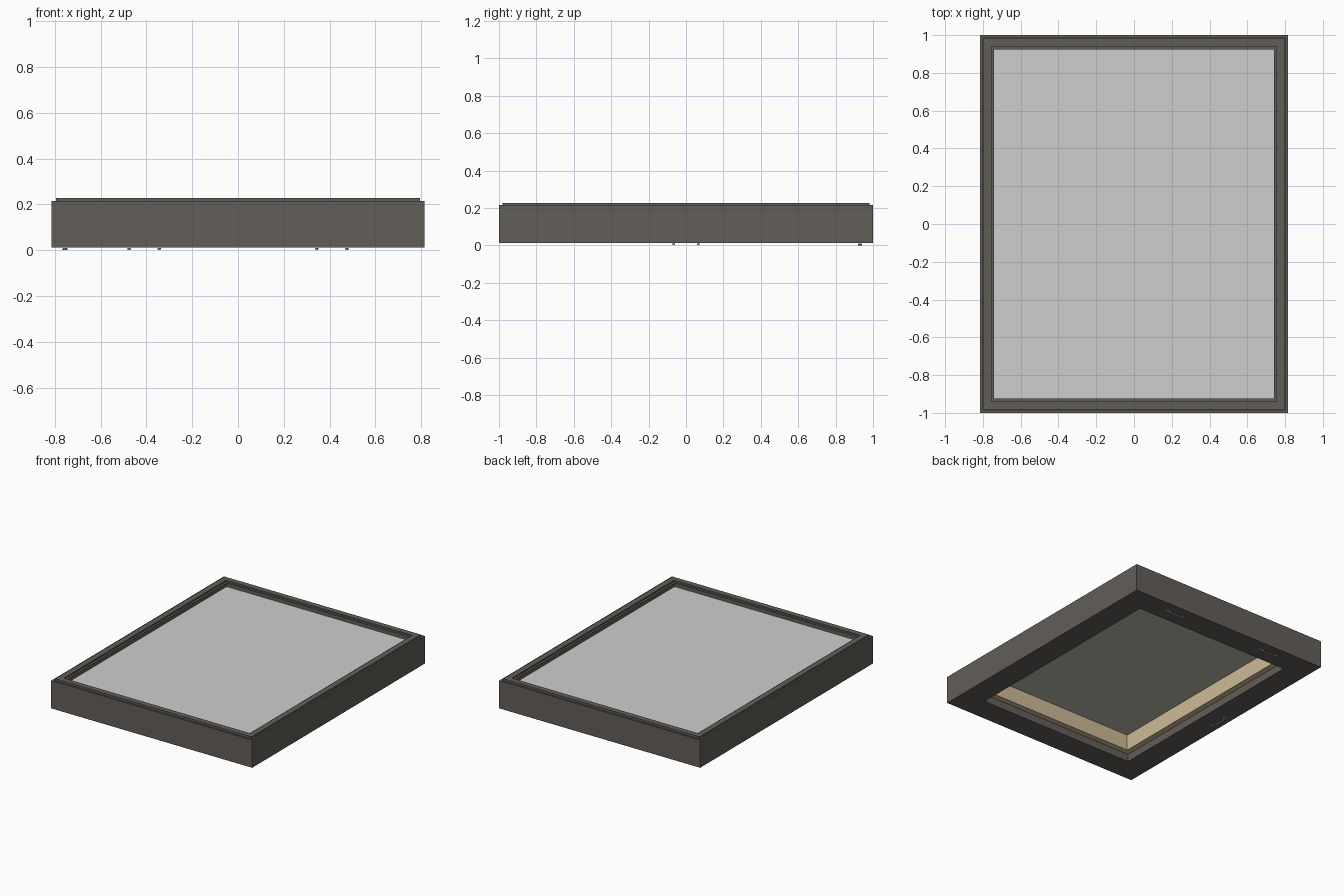
import bpy, bmesh
from mathutils import Matrix

cube = bpy.data.objects.get("Cube")
if cube:
    bpy.data.objects.remove(cube, do_unlink=True)

HX, HY = 0.815, 1.0      # half size of the frame
BACK = 0.012             # height of the frame's rear face


def material(name, rgb):
    m = bpy.data.materials.new(name)
    m.use_nodes = True
    m.diffuse_color = (*rgb, 1)
    m.node_tree.nodes["Principled BSDF"].inputs["Base Color"].default_value = (*rgb, 1)
    return m


frame_mat = material("charcoal brown", (0.123, 0.113, 0.100))
wood_mat = material("pale wood", (0.62, 0.49, 0.31))
face_mat = material("light grey", (0.62, 0.62, 0.62))
linen_mat = material("raw linen", (0.52, 0.52, 0.43))
metal_mat = material("hanger metal", (0.42, 0.42, 0.42))


def finish(bm, name, *mats):
    bmesh.ops.recalc_face_normals(bm, faces=bm.faces)
    mesh = bpy.data.meshes.new(name)
    bm.to_mesh(mesh)
    bm.free()
    for m in mats:
        mesh.materials.append(m)
    obj = bpy.data.objects.new(name, mesh)
    bpy.context.collection.objects.link(obj)
    return obj


def mitred_ring(name, profile, mat):
    """Sweep a closed (inset, z) profile round the rectangle with mitred corners."""
    bm = bmesh.new()
    loops = []
    for sx, sy in ((-1, -1), (1, -1), (1, 1), (-1, 1)):
        loops.append([bm.verts.new((sx * (HX - d), sy * (HY - d), z)) for d, z in profile])
    n = len(profile)
    for c in range(4):
        a, b = loops[c], loops[(c + 1) % 4]
        for i in range(n):
            j = (i + 1) % n
            bm.faces.new((a[i], b[i], b[j], a[j]))
    return finish(bm, name, mat)


# Moulding: outer wall, shadow groove, raised band, inner step and rear lip
mitred_ring("frame_moulding", [
    (0, BACK), (0, 0.215), (0.013, 0.215), (0.013, 0.205), (0.019, 0.205),
    (0.019, 0.227), (0.060, 0.227), (0.060, 0.216), (0.075, 0.216),
    (0.075, 0.067), (0.180, 0.067), (0.180, BACK)], frame_mat)

# Wooden stretcher bars resting on the rear lip
mitred_ring("stretcher_bars", [
    (0.0755, 0.0675), (0.0755, 0.184), (0.222, 0.184), (0.222, 0.0675)], wood_mat)

# Stretched panel: grey face, linen back
bm = bmesh.new()
bmesh.ops.create_cube(bm, size=1, matrix=Matrix.Translation((0, 0, 0.187))
                      @ Matrix.Diagonal((2 * HX - 0.15, 2 * HY - 0.15, 0.005, 1)))
bm.normal_update()
for f in bm.faces:
    f.material_index = 1 if f.normal.z < -0.5 else 0
finish(bm, "canvas_panel", face_mat, linen_mat)


def hanger(name, x, y, turned):
    """Toothed metal strip, bowed away from the frame, with a nail at each end."""
    bm = bmesh.new()
    steps, half = 28, 0.08
    rows = []
    for i in range(steps + 1):
        u = -half + 2 * half * i / steps
        middle = abs(u) < 0.05
        z = 0.002 if middle else 0.009
        tooth = 0.004 if middle and i % 2 else 0
        rows.append([bm.verts.new((u, -0.011 + tooth, z)), bm.verts.new((u, 0.011, z))])
    for a, b in zip(rows, rows[1:]):
        bm.faces.new((a[0], b[0], b[1], a[1]))
    bmesh.ops.solidify(bm, geom=bm.faces[:], thickness=0.002)
    for s in (-1, 1):
        bmesh.ops.create_cone(bm, cap_ends=True, segments=12, radius1=0.006, radius2=0.008,
                              depth=0.008, matrix=Matrix.Translation((s * 0.066, 0, 0.008)))
    turn = Matrix.Rotation(1.5708 if turned else 0, 4, "Z")
    bm.transform(Matrix.Translation((x, y, 0)) @ turn)
    low = min(v.co.z for v in bm.verts)
    bm.transform(Matrix.Translation((0, 0, -low)))
    finish(bm, name, metal_mat)


# Hangers: two on the back rail, one on a side rail
hanger("hanger_left", 0.41, 0.93, False)
hanger("hanger_right", -0.41, 0.93, False)
hanger("hanger_side", -0.755, 0, True)
